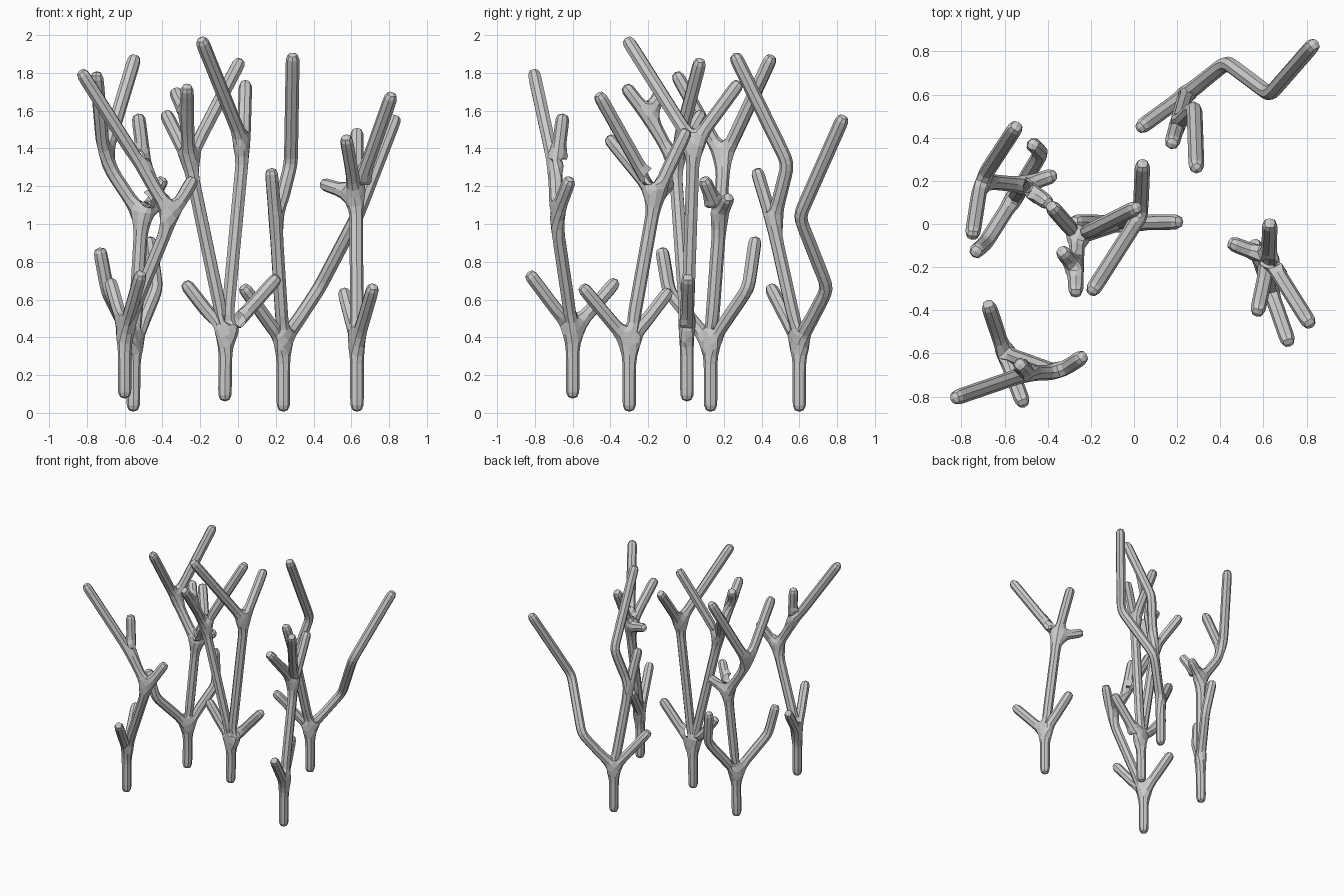
import bpy
from mathutils import Vector

R = 0.039  # half width of every branch


def tree(name, nodes, parents):
    """Skinned branch skeleton; parents[i] is the node that node i+1 grows from."""
    edges = [(p, i + 1) for i, p in enumerate(parents)]
    me = bpy.data.meshes.new(name)
    me.from_pydata([Vector(p) for p in nodes], edges, [])
    ob = bpy.data.objects.new(name, me)
    bpy.context.collection.objects.link(ob)
    skin = ob.modifiers.new("skin", 'SKIN')
    skin.branch_smoothing = 0.0
    for v in me.skin_vertices[0].data:
        v.radius = (R, R)
    sub = ob.modifiers.new("round", 'SUBSURF')
    sub.levels = sub.render_levels = 1
    return ob


# front left tree
tree("tree_front_left", [
    (-.60, -.60, .07), (-.60, -.60, .43),
    (-.51, -.84, .75), (-.68, -.36, .71), (-.35, -.69, 1.04),
    (-.23, -.61, 1.25), (-.49, -.69, 1.27),
    (-.84, -.81, 1.82), (-.53, -.65, 1.59)],
    [0, 1, 1, 1, 4, 4, 6, 6])

# back left tree
tree("tree_back_left", [
    (-.555, .13, 0), (-.55, .13, .37),
    (-.69, -.09, .64), (-.735, -.13, .88),
    (-.43, .33, .66), (-.47, .37, .94),
    (-.51, .18, 1.04), (-.36, .23, 1.15), (-.39, .09, 1.25),
    (-.71, .20, 1.34), (-.54, .46, 1.90), (-.75, -.06, 1.81)],
    [0, 1, 2, 1, 4, 1, 6, 6, 6, 9, 9])

# middle tree
tree("tree_middle", [
    (-.07, .005, .055), (-.065, .005, .41),
    (-.29, .01, .70), (.22, .01, .73),
    (-.26, -.06, 1.34), (.03, .04, 1.42),
    (-.20, -.32, 1.99), (.04, .29, 1.76),
    (.02, .08, 1.88), (-.39, .09, 1.60),
    (-.27, -.20, 1.57), (-.27, -.33, 1.74), (-.34, -.12, 1.72)],
    [0, 1, 1, 1, 1, 5, 5, 4, 4, 4, 10, 10])

# back right tree
tree("tree_back_right", [
    (.24, .60, 0), (.24, .60, .37),
    (.43, .75, .66), (.63, .60, 1.04), (.84, .84, 1.58),
    (.02, .44, .68), (.20, .46, 1.00),
    (.175, .37, 1.30), (.28, .54, 1.32), (.29, .25, 1.91)],
    [0, 1, 2, 3, 1, 1, 6, 6, 8])

# front right tree
tree("tree_front_right", [
    (.63, -.30, 0), (.63, -.30, .37),
    (.72, -.56, .68), (.555, -.08, .66), (.625, -.16, 1.15),
    (.82, -.47, 1.70), (.57, -.42, 1.47), (.63, .01, 1.51),
    (.43, -.08, 1.22)],
    [0, 1, 1, 1, 4, 4, 4, 4])
